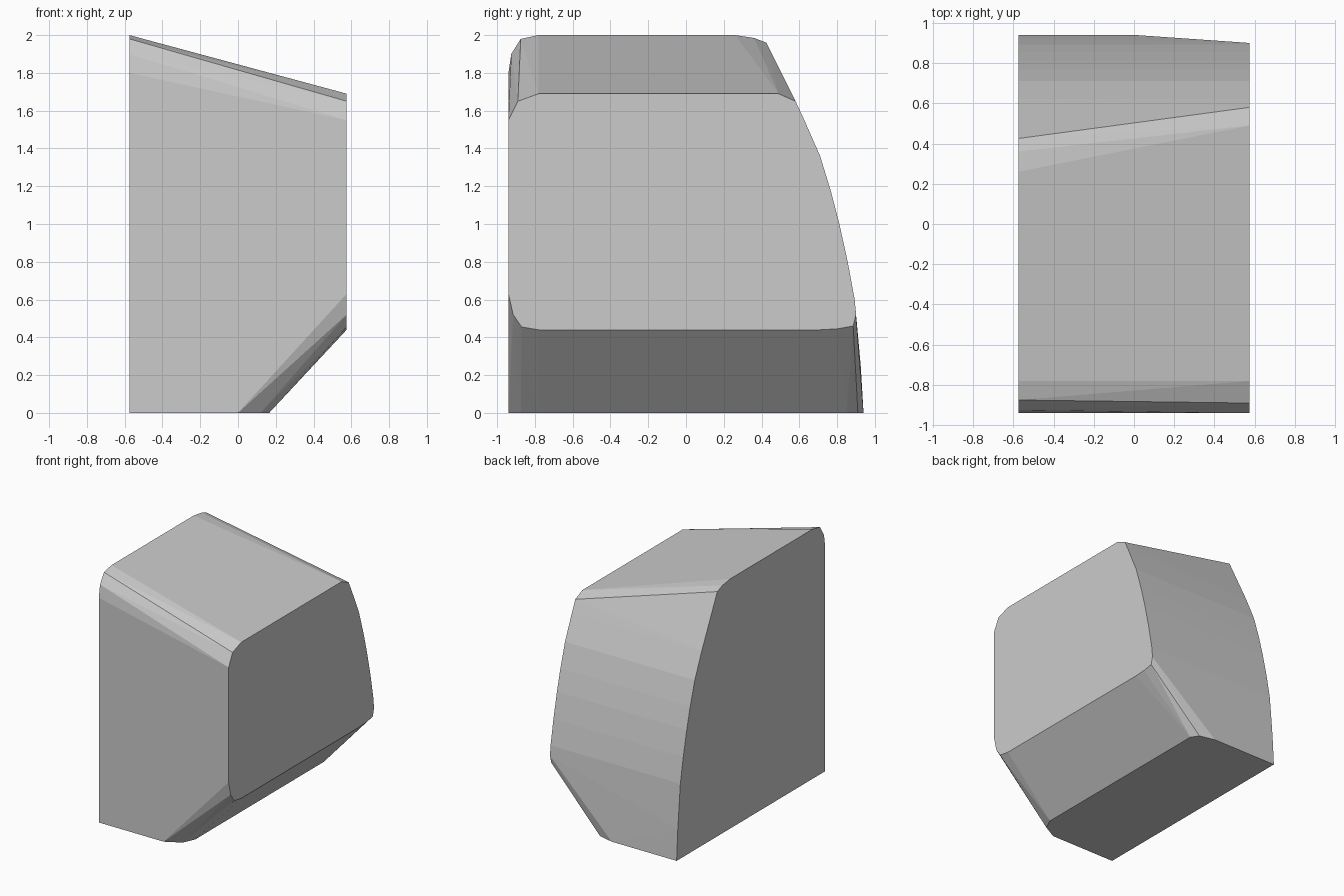
import bpy, bmesh, math

if "Cube" in bpy.data.objects:
    bpy.data.objects.remove(bpy.data.objects["Cube"])

HALF = 0.575  # half width in x

# Curved back edge shared by both ends (y, z), from floor upwards
back = [(0.925, 0.25), (0.893, 0.6), (0.856, 0.8), (0.812, 1.0),
        (0.768, 1.17), (0.71, 1.36), (0.622, 1.56)]

# Tall end face (y, z)
tall_end = [(-0.94, 0), (-0.94, 1.8), (-0.925, 1.9), (-0.875, 1.98), (-0.78, 2.0),
            (0.26, 2.0), (0.36, 1.985), (0.425, 1.96)] + back + [(0.94, 0)]

# Short end face (y, z), raised above the floor with rounded corners
short_end = [(-0.94, 0.63), (-0.94, 1.55), (-0.89, 1.65), (-0.78, 1.69),
             (0.49, 1.69), (0.58, 1.65)] + back[1:] + [
             (0.9, 0.52), (0.885, 0.46), (0.80, 0.445), (0.71, 0.44),
             (-0.78, 0.44), (-0.87, 0.455), (-0.915, 0.52)]

# Rounded edge of the floor face where the underside slope starts (x, y)
floor_edge = [(0.0, -0.94), (0.12, -0.875), (0.165, -0.78),
              (0.165, 0.85), (0.125, 0.91), (0.0, 0.94)]

# Wrap the three outlines into one faceted solid
points = [(-HALF, y, z) for y, z in tall_end]
points += [(HALF, y, z) for y, z in short_end]
points += [(x, y, 0) for x, y in floor_edge]

bm = bmesh.new()
for p in points:
    bm.verts.new(p)
hull = bmesh.ops.convex_hull(bm, input=bm.verts)
unused = [v for v in bm.verts if not v.link_faces]
bmesh.ops.delete(bm, geom=unused, context='VERTS')
bmesh.ops.dissolve_limit(bm, angle_limit=math.radians(0.5),
                         verts=bm.verts, edges=bm.edges)
bmesh.ops.recalc_face_normals(bm, faces=bm.faces)

mesh = bpy.data.meshes.new("faceted_block")
bm.to_mesh(mesh)
bm.free()
block = bpy.data.objects.new("faceted_block", mesh)
bpy.context.collection.objects.link(block)
